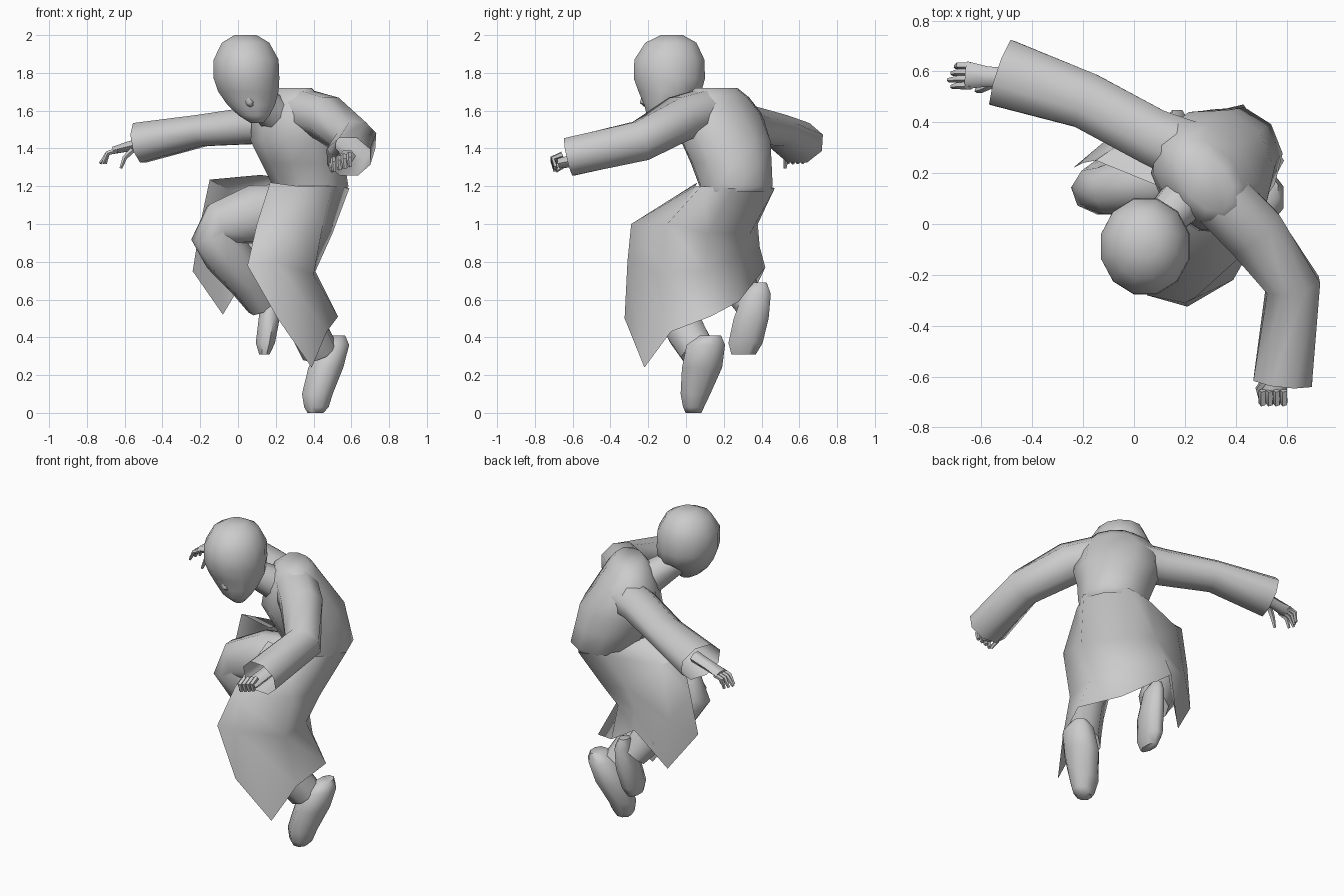
import bpy, bmesh, math
from mathutils import Vector


def finish(bm, name, angle=45):
    bmesh.ops.recalc_face_normals(bm, faces=bm.faces)
    me = bpy.data.meshes.new(name)
    bm.to_mesh(me)
    bm.free()
    ob = bpy.data.objects.new(name, me)
    bpy.context.collection.objects.link(ob)
    bpy.ops.object.select_all(action='DESELECT')
    ob.select_set(True)
    bpy.context.view_layer.objects.active = ob
    bpy.ops.object.shade_smooth_by_angle(angle=math.radians(angle))
    return ob


def bridge(bm, rows, closed):
    for a, b in zip(rows, rows[1:]):
        n = len(a)
        for i in range(n if closed else n - 1):
            j = (i + 1) % n
            bm.faces.new((a[i], a[j], b[j], b[i]))


def loft(name, rings, side, sides=8, caps=(True, True), tilt=None, angle=60):
    """Tube through rings (x, y, z, radius along side, other radius)."""
    bm = bmesh.new()
    pts = [Vector(r[:3]) for r in rings]
    rows = []
    for i, r in enumerate(rings):
        t = Vector(tilt) if tilt else pts[min(i + 1, len(pts) - 1)] - pts[max(i - 1, 0)]
        t.normalize()
        u = Vector(side)
        u = (u - t * u.dot(t)).normalized()
        v = t.cross(u)
        rows.append([bm.verts.new(pts[i] + u * r[3] * math.cos(a) + v * r[4] * math.sin(a))
                     for a in (2 * math.pi * (k + .5) / sides for k in range(sides))])
    bridge(bm, rows, True)
    for row, cap in zip((rows[0], rows[-1]), caps):
        if cap:
            bm.faces.new(row)
    return finish(bm, name, angle)


def sheet(name, columns):
    bm = bmesh.new()
    bridge(bm, [[bm.verts.new(p) for p in c] for c in columns], False)
    return finish(bm, name, 60)


UP = (0, 0, 1)
X = (1, 0, 0)
SHOULDER = (.64, -.77, 0)

# Head and neck
loft("head", [(.04, -.075, 2.0, .06, .06), (.04, -.08, 1.96, .13, .14),
              (.043, -.088, 1.87, .178, .192), (.045, -.088, 1.77, .18, .195),
              (.055, -.085, 1.70, .165, .172), (.07, -.11, 1.63, .13, .115),
              (.085, -.135, 1.575, .085, .075), (.10, -.14, 1.535, .035, .03)],
     X, 12, tilt=UP)
loft("nose", [(.05, -.22, 1.69, .012, .012), (.062, -.22, 1.64, .024, .024),
              (.066, -.205, 1.62, .018, .015)], X, 6, tilt=UP)
loft("neck", [(.08, -.02, 1.68, .075, .075), (.2, .1, 1.58, .1, .1)], SHOULDER, 8)

# Upper robe
loft("robe_body", [(.385, .255, 1.17, .185, .185), (.385, .265, 1.2, .2, .2),
                   (.345, .24, 1.32, .22, .22), (.31, .21, 1.44, .25, .24),
                   (.28, .185, 1.58, .25, .18), (.28, .17, 1.67, .19, .13),
                   (.29, .16, 1.72, .13, .085)], SHOULDER, 10, (False, True), tilt=UP)

# Lower robe: columns from front inner edge, round the back, to the other flap
sheet("robe_skirt", [
    [(.17, .06, 1.22), (.10, -.17, 1.0), (.05, -.28, .78), (.21, -.325, .5)],
    [(.32, .05, 1.2), (.24, -.29, 1.0), (.20, -.31, .8), (.39, -.22, .24)],
    [(.50, .08, 1.2), (.45, -.1, 1.0), (.40, -.1, .73), (.47, -.08, .43)],
    [(.59, .25, 1.19), (.5, .12, .95), (.41, .1, .75), (.53, .13, .51)],
    [(.43, .47, 1.19), (.35, .34, .95), (.27, .3, .83), (.33, .28, .59)],
    [(.26, .43, 1.2), (.15, .38, 1.0), (.09, .39, .88), (.07, .42, .77)],
    [(.19, .28, 1.25), (-.05, .32, 1.18), (-.11, .33, .85), (-.08, .3, .52)],
    [(.12, .14, 1.26), (-.15, .25, 1.235), (-.2, .24, 1.0), (-.24, .22, .75)],
])

# Trouser legs
loft("right_trouser", [(.3, .22, 1.08, .13, .14), (.08, .17, 1.05, .135, .165),
                       (-.11, .13, 1.0, .1, .12), (-.135, .135, .95, .1, .12),
                       (-.06, .18, .84, .11, .13),
                       (.06, .27, .69, .1, .11), (.13, .34, .57, .08, .085)],
     (.2, -.9, .1), 8)
loft("left_trouser", [(.36, .16, 1.08, .1, .1), (.26, -.03, .96, .11, .12),
                      (.185, -.16, .84, .1, .11), (.27, -.1, .66, .10, .10),
                      (.38, 0, .43, .1, .11), (.43, .06, .33, .1, .1)],
     X, 8)

# Shoes, pointing down
loft("right_shoe", [(.16, .39, .69, .03, .04), (.17, .375, .63, .05, .08),
                    (.165, .345, .5, .06, .1), (.145, .315, .37, .055, .098),
                    (.14, .305, .31, .03, .07)], X, 8, tilt=UP)
loft("left_shoe", [(.53, .13, .41, .04, .06), (.51, .105, .36, .085, .11),
                   (.465, .085, .24, .1, .115), (.42, .05, .1, .088, .085),
                   (.415, .04, .03, .07, .06), (.41, .04, 0, .045, .045)], X, 8, tilt=UP)

# Sleeves, open at the cuffs
loft("right_sleeve", [(.2, .29, 1.53, .11, .13), (.07, .345, 1.52, .105, .12),
                      (-.19, .485, 1.495, .09, .12), (-.52, .595, 1.43, .115, .145)],
     UP, 8, (True, False))
loft("left_sleeve", [(.34, .1, 1.6, .12, .13), (.47, -.03, 1.56, .125, .13),
                     (.625, -.24, 1.44, .115, .115), (.585, -.62, 1.355, .11, .125)],
     UP, 8, (True, False))

# Hands: wrist and palm, then fingers and thumb
loft("right_palm", [(-.46, .57, 1.44, .035, .04), (-.58, .58, 1.41, .03, .04),
                    (-.66, .585, 1.39, .022, .055)], UP, 6)
for i in range(4):
    y = .545 + i * .026
    e = -.73 + abs(i - 1) * .014
    loft(f"right_finger_{i + 1}", [(-.64, y, 1.39, .016, .014), (-.69, y, 1.375, .015, .013),
                                   (e, y - .005, 1.32, .009, .008)], (0, 1, 0), 5)
loft("right_thumb", [(-.56, .55, 1.39, .018, .016), (-.6, .53, 1.35, .015, .013),
                     (-.62, .525, 1.295, .009, .008)], (0, 1, 0), 5)
loft("left_palm", [(.58, -.52, 1.36, .035, .045), (.56, -.62, 1.33, .035, .045),
                   (.55, -.67, 1.32, .03, .05)], UP, 6)
for i in range(4):
    x = .505 + i * .028
    z = 1.325 + i * .008
    loft(f"left_finger_{i + 1}", [(x, -.655, z + .02, .015, .016), (x, -.705, z, .015, .015),
                                  (x + .005, -.69, z - .045, .012, .012)], X, 5)
loft("left_thumb", [(.52, -.61, 1.33, .018, .018), (.49, -.65, 1.31, .015, .014),
                    (.5, -.69, 1.28, .01, .01)], UP, 5)
